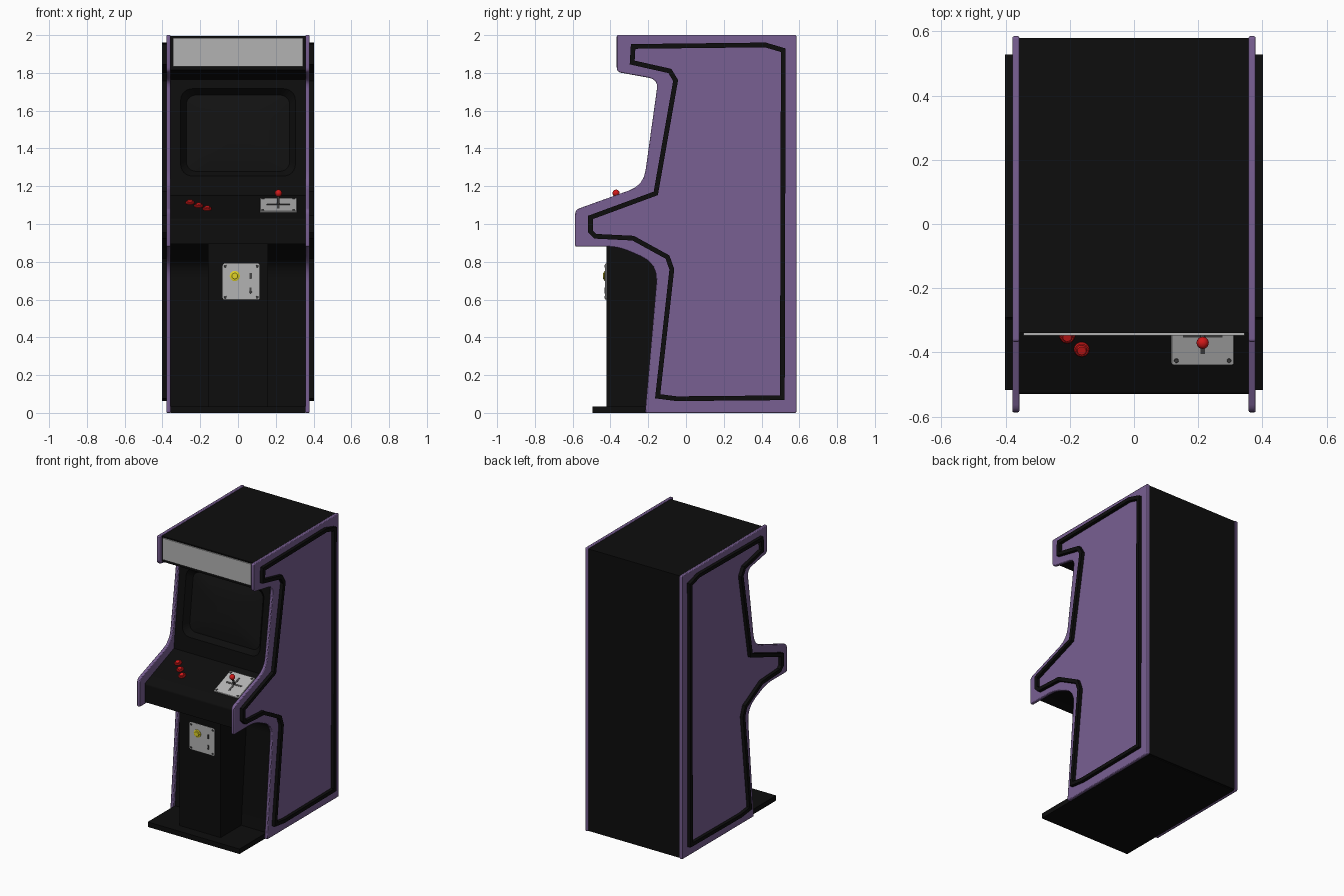
import bpy, bmesh, math
from mathutils import Vector, Matrix

if "Cube" in bpy.data.objects:
    bpy.data.objects.remove(bpy.data.objects["Cube"])


def material(name, r, g, b):
    m = bpy.data.materials.new(name)
    m.diffuse_color = (r, g, b, 1)
    m.use_nodes = True
    m.node_tree.nodes["Principled BSDF"].inputs["Base Color"].default_value = m.diffuse_color
    return m


PURPLE = material("purple", 0.19, 0.115, 0.29)
BLACK = material("black", 0.004, 0.004, 0.004)
GLASS = material("glass", 0.006, 0.006, 0.006)
RED = material("red", 0.65, 0.01, 0.01)
YELLOW = material("yellow", 0.75, 0.65, 0.02)
GREY = material("light_grey", 0.45, 0.45, 0.45)
STEEL = material("dark_steel", 0.06, 0.06, 0.06)


def finish(name, bm, mat, matrix=None):
    bmesh.ops.remove_doubles(bm, verts=bm.verts, dist=1e-5)
    bmesh.ops.recalc_face_normals(bm, faces=bm.faces)
    me = bpy.data.meshes.new(name)
    bm.to_mesh(me)
    bm.free()
    me.materials.append(mat)
    ob = bpy.data.objects.new(name, me)
    bpy.context.collection.objects.link(ob)
    if matrix:
        ob.matrix_world = matrix
    return ob


def fillet(points, steps=4):
    """Round each (y, z, radius) corner with a quadratic curve."""
    out, n = [], len(points)
    for i, (y, z, r) in enumerate(points):
        p = Vector((y, z))
        if not r:
            out.append(p)
            continue
        a = p + (Vector(points[i - 1][:2]) - p).normalized() * r
        b = p + (Vector(points[(i + 1) % n][:2]) - p).normalized() * r
        for k in range(steps + 1):
            t = k / steps
            out.append(a * (1 - t) ** 2 + p * 2 * t * (1 - t) + b * t * t)
    return out


def prism(name, outline, x0, x1, mat):
    """Extrude a side-view outline across x."""
    bm = bmesh.new()
    f = bm.faces.new([bm.verts.new((x0, p[0], p[1])) for p in outline])
    ext = bmesh.ops.extrude_face_region(bm, geom=[f])
    moved = [v for v in ext["geom"] if isinstance(v, bmesh.types.BMVert)]
    bmesh.ops.translate(bm, verts=moved, vec=(x1 - x0, 0, 0))
    bm.faces.ensure_lookup_table()
    return finish(name, bm, mat)


def loft(name, rings, mat, matrix, n=6):
    """Skin rounded rectangles (half width, half height, radius, depth) along local z."""
    bm = bmesh.new()
    loops = []
    for w, h, r, d in rings:
        loop = []
        for k, (sx, sy) in enumerate([(1, 1), (-1, 1), (-1, -1), (1, -1)]):
            for i in range(n + 1):
                a = (k + i / n) * math.pi / 2
                loop.append(bm.verts.new((sx * (w - r) + r * math.cos(a),
                                          sy * (h - r) + r * math.sin(a), d)))
        loops.append(loop)
    for A, B in zip(loops, loops[1:]):
        for i in range(len(A)):
            j = (i + 1) % len(A)
            bm.faces.new((A[i], A[j], B[j], B[i]))
    bm.faces.new(loops[0])
    bm.faces.new(loops[-1])
    return finish(name, bm, mat, matrix)


def frame(x, y, z, up_y, up_z):
    """Local axes: x across, y up the surface, z outwards."""
    u = Vector((0, up_y, up_z)).normalized()
    m = Matrix((Vector((1, 0, 0)), u, Vector((0, -u.z, u.y)))).transposed().to_4x4()
    m.translation = (x, y, z)
    return m


def at(m, x, y, z=0):
    return m @ Matrix.Translation((x, y, z))


def disc(name, m, r, h, mat):
    return loft(name, [(r, r, r, 0), (r, r, r, h * .7), (r * .85, r * .85, r * .85, h)], mat, m)


def mirror_x(ob):
    ob.modifiers.new("mirror", "MIRROR").use_axis = (True, False, False)


# Side panels with rounded edges
side = fillet([(-.367, 2, .01), (.585, 2, .01), (.585, 0, .01), (-.217, 0, .01),
               (-.148, .79, .10), (-.36, .88, .06), (-.587, .88, .01), (-.587, 1.075, .025),
               (-.225, 1.205, .08), (-.147, 1.765, .05), (-.367, 1.805, .025)])
panel = prism("side_panel", side, .357, .379, PURPLE)
mirror_x(panel)
bev = panel.modifiers.new("bevel", "BEVEL")
bev.width, bev.segments, bev.limit_method = .005, 2, 'ANGLE'
bev.angle_limit = math.radians(60)

# Raised stripe that follows the panel outline
path = [Vector(p) for p in [
    (-.28, 1.94), (.42, 1.948), (.515, 1.92), (.51, .08), (-.05, .075), (-.15, .088),
    (-.075, .76), (-.098, .825), (-.28, .925), (-.48, .935), (-.505, .96), (-.505, 1.035),
    (-.16, 1.162), (-.055, 1.76), (-.085, 1.81), (-.285, 1.855)]]
bm = bmesh.new()
sections = []
for i, p in enumerate(path):
    d0 = (p - path[i - 1]).normalized()
    d1 = (path[(i + 1) % len(path)] - p).normalized()
    n0, n1 = Vector((-d0.y, d0.x)), Vector((-d1.y, d1.x))
    miter = (n0 + n1) / (1 + n0.dot(n1)) * .0125
    a, b = p + miter, p - miter
    sections.append([bm.verts.new(v) for v in
                     [(.377, *a), (.402, *a), (.402, *b), (.377, *b)]])
for i, A in enumerate(sections):
    B = sections[(i + 1) % len(sections)]
    for k in range(4):
        bm.faces.new((A[k], A[(k + 1) % 4], B[(k + 1) % 4], B[k]))
mirror_x(finish("side_stripe", bm, BLACK))

# Cabinet body between the panels
body = prism("cabinet_body", fillet([
    (-.34, 1.995, 0), (.58, 1.995, 0), (.58, .005, 0), (-.195, .005, 0), (-.13, .79, .08),
    (-.34, .895, 0), (-.53, .895, 0), (-.53, 1.025, .01), (-.205, 1.15, 0),
    (-.198, 1.22, 0), (-.132, 1.765, 0), (-.34, 1.815, 0)]), -.358, .358, BLACK)

# Screen recess cut in the bezel, and bulged screen
bezel = frame(0, -.165, 1.485, .066, .545)
cutter = loft("screen_cutter", [(.31, .24, .07, .01), (.303, .232, .06, 0),
                                (.27, .20, .05, -.04)], BLACK, bezel)
cutter.hide_render = True
cutter.hide_viewport = True
cut = body.modifiers.new("screen_recess", "BOOLEAN")
cut.object, cut.operation, cut.solver = cutter, 'DIFFERENCE', 'EXACT'
loft("screen", [(.275, .205, .05, -.05), (.275, .205, .05, -.036), (.22, .16, .06, -.026),
                (.15, .11, .05, -.02), (.06, .04, .02, -.017)], GLASS, bezel)

# Lit sign at the top
loft("sign_panel", [(.345, .076, 0, -.01), (.345, .076, 0, .008)], GREY,
     frame(0, -.34, 1.91, 0, 1))

# Base plate and coin box
prism("base_plate", [(-.495, 0), (.57, 0), (.57, .035), (-.495, .035)], -.358, .358, BLACK)
prism("coin_box", [(-.422, .02), (-.1, .02), (-.1, .9), (-.422, .9)], -.16, .16, BLACK)

# Coin plate with button, slots and screws
coin = frame(.017, -.422, .695, 0, 1)
loft("coin_plate", [(.098, .096, .012, -.003), (.098, .096, .012, .004),
                    (.095, .093, .01, .006)], GREY, coin)
disc("start_button_ring", at(coin, -.034, .03, .005), .027, .006, YELLOW)
disc("start_button", at(coin, -.034, .03, .008), .018, .009, YELLOW)
loft("coin_slot", [(.006, .016, .002, 0), (.006, .016, .002, .009)], STEEL, at(coin, .05, .03))
loft("coin_return", [(.005, .01, .002, 0), (.005, .01, .002, .009)], STEEL, at(coin, .05, -.04))
disc("coin_return_knob", at(coin, .05, -.055, .004), .007, .006, STEEL)
for sx in (-1, 1):
    for sy in (-1, 1):
        disc("coin_plate_screw", at(coin, sx * .084, sy * .082, .004), .007, .005, STEEL)

# Joystick plate with cross slot and screws
ctrl = frame(.214, -.345, 1.098, .325, .125)
loft("joystick_plate", [(.098, .1, .008, -.006), (.098, .1, .008, .004),
                        (.096, .098, .006, .006)], GREY, ctrl)
for w, h in ((.062, .007), (.007, .062)):
    loft("joystick_slot", [(w, h, .003, 0), (w, h, .003, .0075)], STEEL, ctrl)
for sx in (-1, 1):
    for sy in (-1, 1):
        disc("joystick_plate_screw", at(ctrl, sx * .082, sy * .084, .004), .007, .005, STEEL)

# Joystick shaft and ball
loft("joystick_shaft", [(.007, .007, .007, 0), (.007, .007, .007, .065)], STEEL, ctrl)
ball = []
for i in range(1, 12):
    a = math.pi * i / 12
    s = .019 * math.sin(a)
    ball.append((s, s, s, .07 - .019 * math.cos(a)))
loft("joystick_ball", ball, RED, ctrl)

# Row of action buttons
for x, y in ((-.254, -.305), (-.208, -.348), (-.163, -.39)):
    m = frame(x, y, 1.025 + (y + .53) * .385, .325, .125)
    disc("button_ring", at(m, 0, 0, -.003), .024, .011, RED)
    disc("button_cap", at(m, 0, 0, .003), .016, .012, RED)

# Smooth the rounded parts, keep sharp edges
for ob in bpy.data.objects:
    if ob is not cutter:
        ob.select_set(True)
        bpy.context.view_layer.objects.active = ob
bpy.ops.object.shade_smooth_by_angle(angle=math.radians(30))
